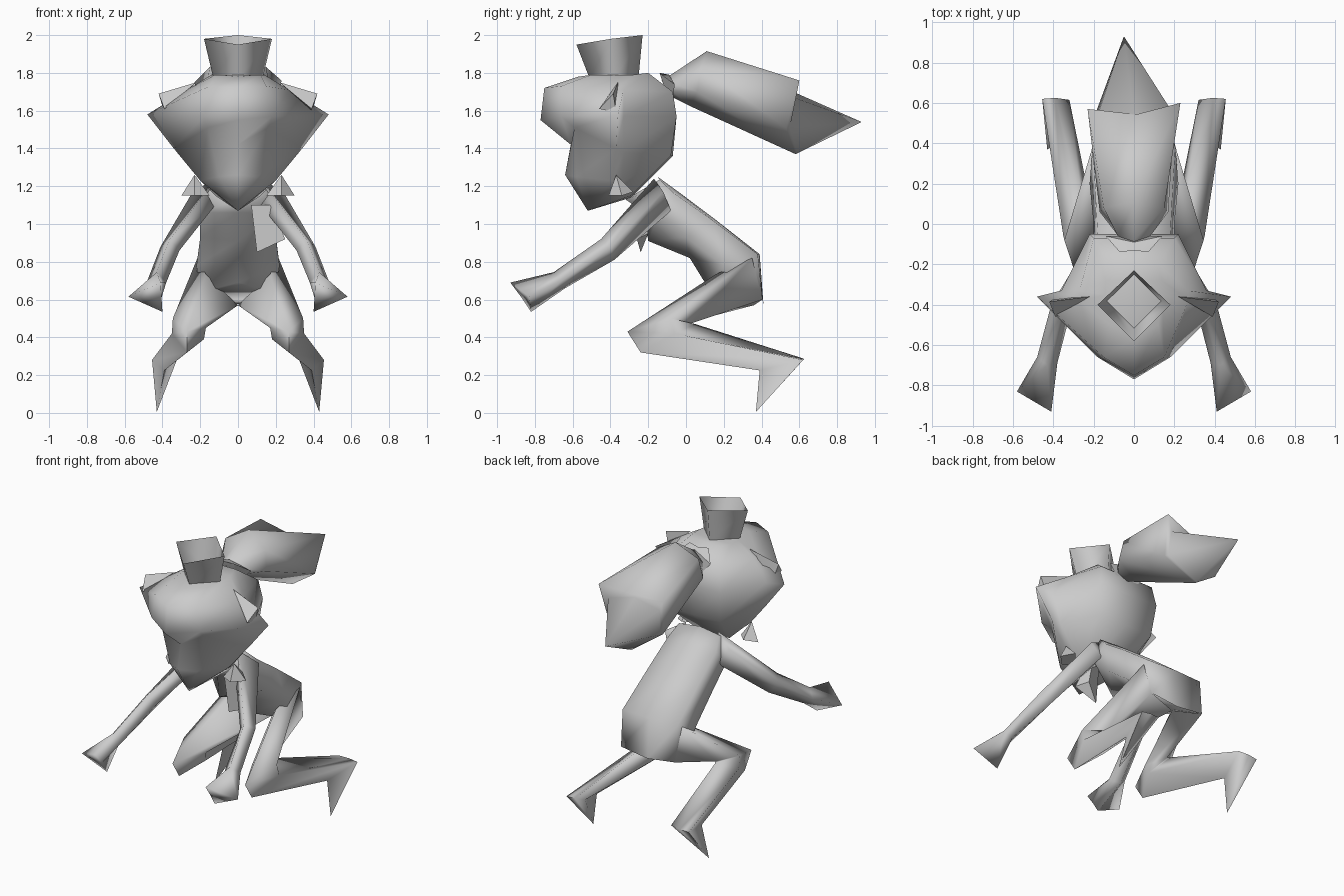
import bpy, bmesh, math

grey = bpy.data.materials.new("plain grey")
grey.diffuse_color = (0.6, 0.6, 0.6, 1)


def finish(name, bm, mirror=False, angle=110):
    bmesh.ops.recalc_face_normals(bm, faces=bm.faces)
    me = bpy.data.meshes.new(name)
    bm.to_mesh(me)
    bm.free()
    me.materials.append(grey)
    ob = bpy.data.objects.new(name, me)
    bpy.context.collection.objects.link(ob)
    if mirror:
        mod = ob.modifiers.new("Mirror", 'MIRROR')
        mod.use_mirror_merge = False
    bpy.ops.object.select_all(action='DESELECT')
    ob.select_set(True)
    bpy.context.view_layer.objects.active = ob
    bpy.ops.object.shade_smooth_by_angle(angle=math.radians(angle))
    return ob


def loft(name, rings, mirror=False, caps=True, angle=110):
    """Skin rings of points; a one-point ring makes a tip."""
    bm = bmesh.new()
    vs = [[bm.verts.new(p) for p in r] for r in rings]
    for a, b in zip(vs, vs[1:]):
        n = max(len(a), len(b))
        for i in range(n):
            j = (i + 1) % n
            if len(b) == 1:
                bm.faces.new((a[i], a[j], b[0]))
            elif len(a) == 1:
                bm.faces.new((a[0], b[j], b[i]))
            else:
                bm.faces.new((a[i], a[j], b[j], b[i]))
    if caps:
        for r in (vs[0], vs[-1]):
            if len(r) > 2:
                bm.faces.new(r)
    return finish(name, bm, mirror, angle)


def whole(half):
    """Complete a half ring whose two ends lie on the centre plane."""
    return half + [(-x, y, z) for x, y, z in half[-2:0:-1]]


# Head: from chin to crown, each half ring runs front to back
loft("head", [[(0, -.52, 1.07)]] + [whole(h) for h in (
    [(0, -.64, 1.26), (.10, -.58, 1.25), (.20, -.39, 1.23), (.19, -.34, 1.22), (.12, -.29, 1.15), (0, -.29, 1.14)],
    [(0, -.61, 1.42), (.16, -.59, 1.51), (.34, -.37, 1.40), (.31, -.33, 1.38), (.20, -.08, 1.36), (0, -.07, 1.36)],
    [(0, -.77, 1.55), (.18, -.66, 1.57), (.48, -.36, 1.58), (.36, -.33, 1.57), (.22, -.05, 1.57), (0, -.05, 1.57)],
    [(0, -.75, 1.72), (.15, -.66, 1.73), (.27, -.38, 1.71), (.27, -.33, 1.71), (.20, -.07, 1.70), (0, -.07, 1.70)],
    [(0, -.57, 1.78), (.12, -.50, 1.79), (.14, -.35, 1.79), (.14, -.28, 1.79), (.12, -.20, 1.80), (0, -.20, 1.80)],
)])

# Swept ears above the cheek points
loft("ear", [[(.42, -.385, 1.69), (.39, -.46, 1.61), (.39, -.37, 1.59)],
             [(.22, -.36, 1.75)]], True, angle=30)

# Open flaring cup on the crown
loft("crown_cup", [
    [(0, -.51, 1.77), (.13, -.38, 1.77), (0, -.25, 1.79), (-.13, -.38, 1.77)],
    [(0, -.58, 1.95), (.18, -.40, 1.98), (0, -.23, 2.0), (-.18, -.40, 1.98)]], caps=False)

# Ponytail: ring runs top, right, bottom, left, then a narrower tip grows from the flared end
loft("ponytail", [
    [(0, -.13, 1.76)],
    [(0, -.08, 1.79), (.08, -.06, 1.74), (.07, -.07, 1.70), (0, -.07, 1.67), (-.07, -.07, 1.70), (-.08, -.06, 1.74)],
    [(0, .11, 1.915), (.15, .08, 1.83), (.17, .06, 1.70), (0, .02, 1.625), (-.17, .06, 1.70), (-.15, .08, 1.83)],
    [(0, .54, 1.725), (.23, .60, 1.76), (.20, .53, 1.51), (0, .58, 1.37), (-.20, .53, 1.51), (-.23, .57, 1.75)],
    [(0, .545, 1.71), (.18, .57, 1.67), (.19, .55, 1.51), (0, .59, 1.375), (-.19, .55, 1.51), (-.18, .54, 1.67)],
    [(-.05, .93, 1.54)]])

# Pointed tie at the root of the ponytail
loft("hair_tie", [
    [(0, -.13, 1.79), (.07, -.14, 1.80), (.05, -.11, 1.71), (-.05, -.11, 1.71), (-.07, -.14, 1.80)],
    [(0, -.09, 1.79), (.14, -.06, 1.74), (.06, -.07, 1.65), (-.06, -.07, 1.65), (-.14, -.06, 1.74)]], angle=30)

# Torso: from neck to seat, each half ring runs back to front
loft("torso", [whole(h) for h in (
    [(0, -.15, 1.25), (.15, -.14, 1.235), (.16, -.23, 1.16), (0, -.32, 1.13)],
    [(0, -.04, 1.17), (.18, -.06, 1.16), (.20, -.14, 1.06), (0, -.22, 1.06)],
    [(0, .16, 1.02), (.19, .14, 1.02), (.20, 0, .93), (0, -.20, .91)],
    [(0, .39, .84), (.205, .38, .84), (.22, .20, .78), (0, .02, .82)],
    [(0, .41, .575), (.20, .405, .60), (.20, .26, .64), (0, .10, .69)],
)])

# Arm with a wide wedge hand: ring runs up, outer, down, inner
loft("arm", [
    [(.12, -.17, 1.24), (.24, -.12, 1.17), (.19, -.08, 1.07), (.12, -.20, 1.10)],
    [(.36, -.45, .92), (.41, -.40, .88), (.35, -.38, .81), (.31, -.42, .86)],
    [(.43, -.70, .745), (.48, -.66, .70), (.43, -.64, .66), (.38, -.69, .69)],
    [(.41, -.93, .69), (.58, -.83, .615), (.40, -.82, .535), (.405, -.87, .61)]], True)

# Folded leg ending in a pointed foot: ring runs front, outer, back, inner
loft("leg", [
    [(.17, .16, .735), (.215, .35, .82), (.20, .405, .60), (.0, .36, .57)],
    [(.27, -.31, .43), (.345, -.08, .50), (.24, .03, .475), (.17, -.10, .45)],
    [(.27, -.24, .32), (.35, -.06, .42), (.25, .05, .47), (.18, -.08, .39)],
    [(.39, .39, .225), (.455, .62, .28), (.39, .625, .285), (.32, .615, .29)],
    [(.43, .37, .005)]], True)

# Small spiked collar points beside the jaw
loft("collar_spike", [
    [(.15, -.37, 1.15), (.23, -.41, 1.15), (.30, -.34, 1.15), (.23, -.28, 1.17)],
    [(.23, -.37, 1.26)]], True, angle=30)

# Scarf end hanging to one side
loft("scarf_end", [
    [(.07, -.25, 1.10), (.17, -.25, 1.10), (.16, -.20, 1.10)],
    [(.10, -.24, .85), (.25, -.26, .92), (.19, -.20, .95)]], angle=30)
